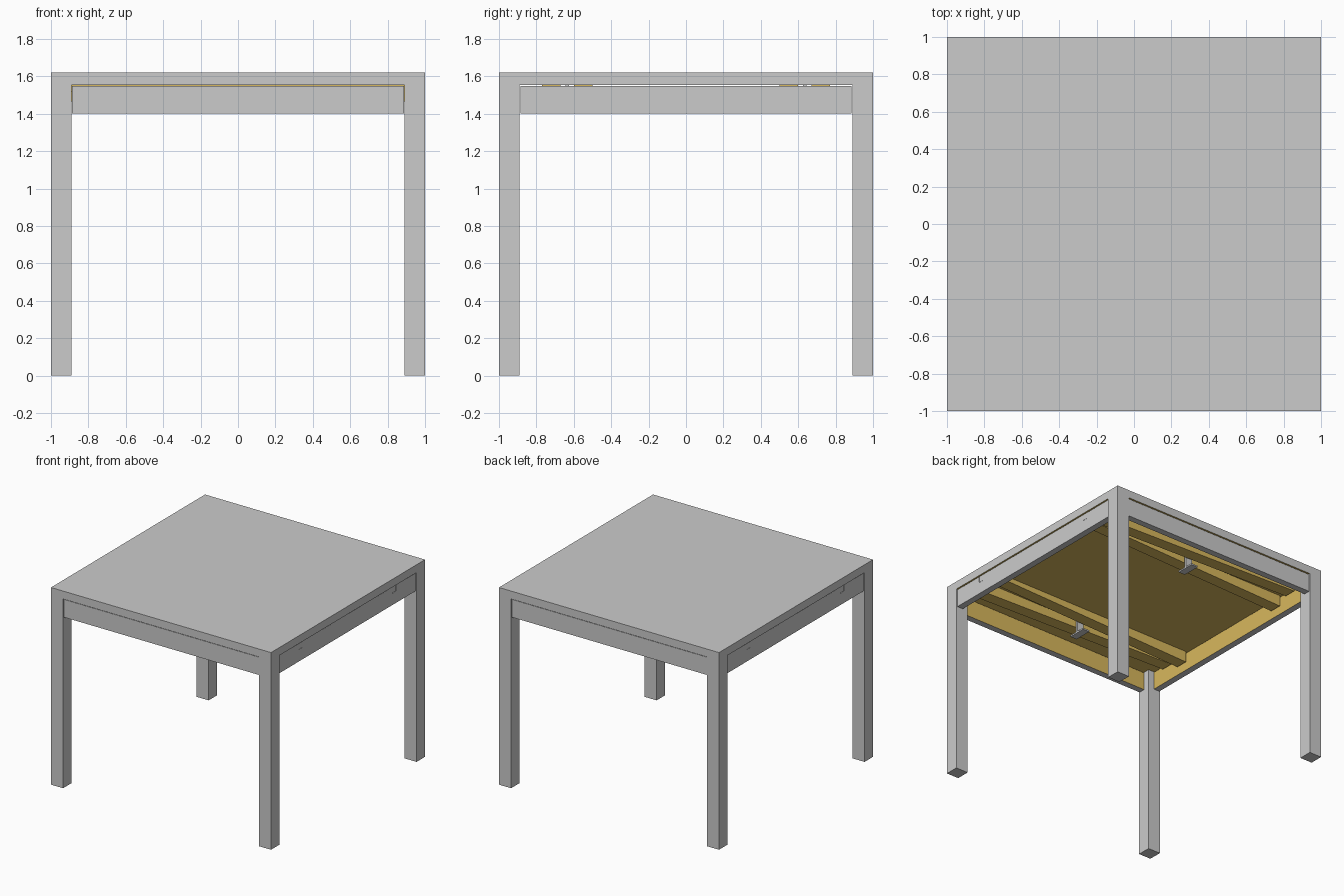
import bpy, bmesh
from mathutils import Vector

if "Cube" in bpy.data.objects:
    bpy.data.objects.remove(bpy.data.objects["Cube"])

wood = bpy.data.materials.new("inner_wood")
wood.diffuse_color = (0.69, 0.48, 0.11, 1)
wood.use_nodes = True
wood.node_tree.nodes["Principled BSDF"].inputs["Base Color"].default_value = wood.diffuse_color
grey = bpy.data.materials.new("outer_grey")
grey.diffuse_color = (0.7, 0.7, 0.7, 1)
grey.use_nodes = True
grey.node_tree.nodes["Principled BSDF"].inputs["Base Color"].default_value = grey.diffuse_color


def prism(name, profile, axis, lo, hi, wood_dir=None, all_wood=False):
    """Extrude a 2D profile along x (points y,z) or y (points x,z)."""
    def pt(p, t):
        return (t, p[0], p[1]) if axis == 'x' else (p[0], t, p[1])
    bm = bmesh.new()
    a = [bm.verts.new(pt(p, lo)) for p in profile]
    b = [bm.verts.new(pt(p, hi)) for p in profile]
    n = len(profile)
    bm.faces.new(a)
    bm.faces.new(b[::-1])
    for i in range(n):
        bm.faces.new((a[i], b[i], b[(i + 1) % n], a[(i + 1) % n]))
    bmesh.ops.recalc_face_normals(bm, faces=bm.faces)
    for f in bm.faces:
        f.normal_update()
        facing = wood_dir is not None and f.normal.dot(Vector(wood_dir)) > 0.9
        f.material_index = 1 if (all_wood or facing) else 0
    me = bpy.data.meshes.new(name)
    bm.to_mesh(me)
    bm.free()
    if wood_dir or all_wood:
        me.materials.append(grey)
        me.materials.append(wood)
    ob = bpy.data.objects.new(name, me)
    bpy.context.collection.objects.link(ob)
    return ob


def box(name, x, y, z, **kw):
    x, y = sorted(x), sorted(y)
    return prism(name, [(x[0], z[0]), (x[1], z[0]), (x[1], z[1]), (x[0], z[1])],
                 'y', y[0], y[1], **kw)


H, UNDER, LEG = 1.62, 1.555, 0.89

# Tabletop with a wooden underside
box("tabletop", (-1, 1), (-1, 1), (UNDER, H), wood_dir=(0, 0, -1))

# Four square legs, flush with the tabletop edge
for sx in (-1, 1):
    for sy in (-1, 1):
        box("leg", (sx * LEG, sx), (sy * LEG, sy), (0, UNDER))

for s in (-1, 1):
    # Aprons, slightly recessed, with a narrow gap under the top
    box("long_apron", (-0.888, 0.888), (s * 0.94, s * 0.993), (1.403, 1.549),
        wood_dir=(0, -s, 0))
    box("side_apron", (s * 0.94, s * 0.993), (-0.886, 0.886), (1.403, 1.549),
        wood_dir=(-s, 0, 0))

    # Pairs of tapered extension runners, pointing in opposite directions
    for name, y0, d in (("outer_runner", 0.67, 1), ("inner_runner", 0.50, -1)):
        ya, yb = sorted((s * y0, s * (y0 + 0.1)))
        prism(name, [(-0.93 * d, UNDER), (0.93 * d, UNDER),
                     (0.93 * d, 1.465), (-0.93 * d, 1.52)],
              'y', ya, yb, all_wood=True)

    # Central guide bracket: upright strap with a foot
    box("bracket_strap", (-0.03, 0.03), (s * 0.625, s * 0.645), (1.43, UNDER))
    box("bracket_foot", (-0.03, 0.03), (s * 0.56, s * 0.71), (1.42, 1.432))

    # Small angled runner stops showing at the side aprons
    for sx in (-1, 1):
        xr = (sx * 0.985, sx * 0.995)
        box("stop_upright", xr, (s * 0.628, s * 0.634), (1.498, 1.549))
        box("stop_lip", xr, (s * 0.59, s * 0.634), (1.498, 1.503))
